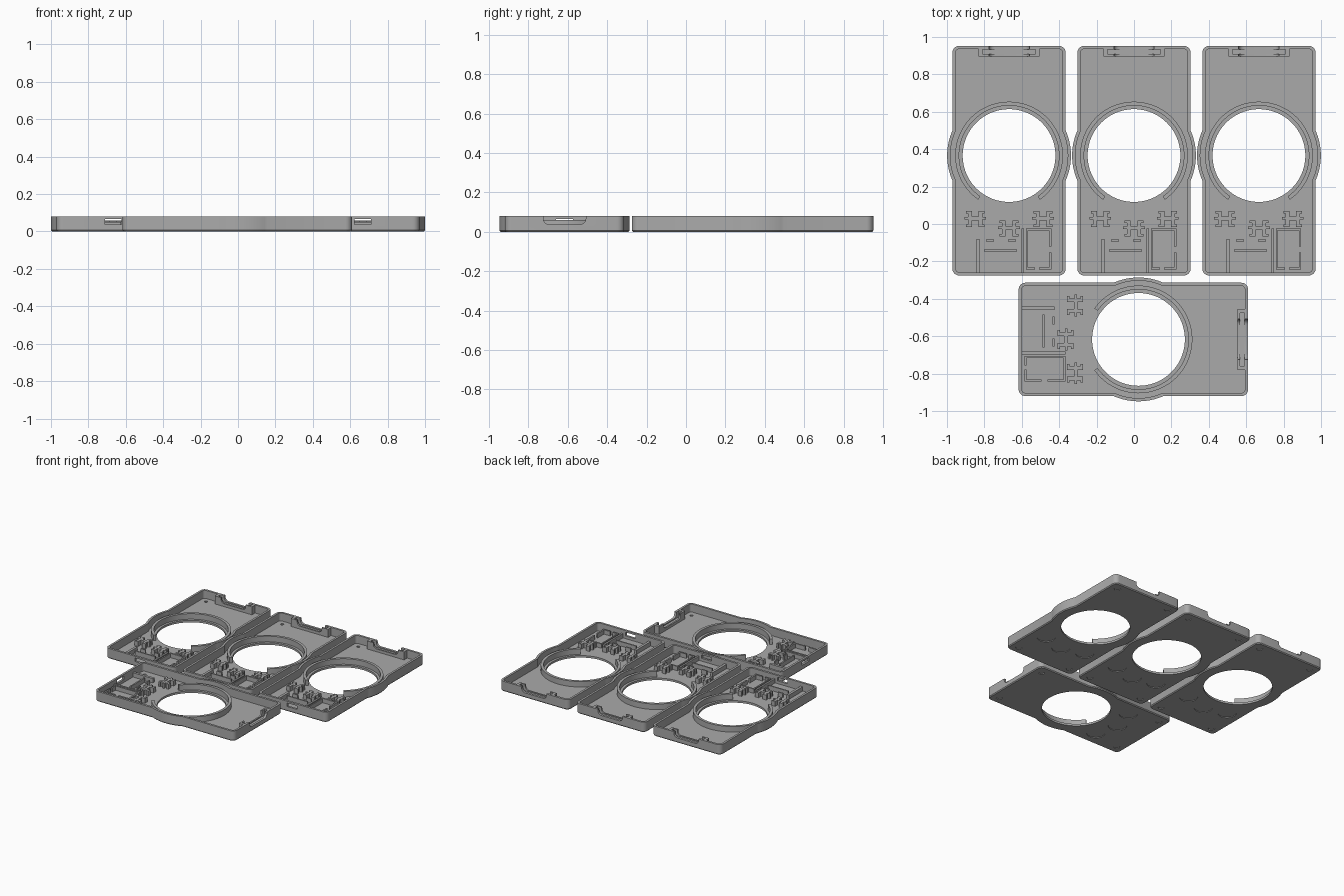
import bpy, bmesh, math
from mathutils import Matrix

if "Cube" in bpy.data.objects:
    bpy.data.objects.remove(bpy.data.objects["Cube"])

H, FLOOR = 0.08, 0.016              # tray height, floor thickness
W, Y0, Y1 = 0.303, -0.641, 0.586    # half width and ends, measured from the big hole
BULGE, CORNER = 0.331, 0.036
WALL = 0.017

grey = bpy.data.materials.new("plain grey")
grey.diffuse_color = (0.40, 0.40, 0.40, 1)
grey.use_nodes = True
grey.node_tree.nodes["Principled BSDF"].inputs["Base Color"].default_value = grey.diffuse_color


def finish(bm, name):
    bmesh.ops.recalc_face_normals(bm, faces=bm.faces)
    me = bpy.data.meshes.new(name)
    bm.to_mesh(me)
    bm.free()
    me.materials.append(grey)
    ob = bpy.data.objects.new(name, me)
    bpy.context.collection.objects.link(ob)
    return ob


def add_box(bm, x0, x1, y0, y1, z0, z1):
    m = Matrix.Translation(((x0 + x1) / 2, (y0 + y1) / 2, (z0 + z1) / 2))
    m = m @ Matrix.Diagonal((x1 - x0, y1 - y0, z1 - z0, 1))
    bmesh.ops.create_cube(bm, size=1, matrix=m)


def box(name, *dims):
    bm = bmesh.new()
    add_box(bm, *dims)
    return finish(bm, name)


def cylinder(name, x, y, r, z0, z1, n):
    bm = bmesh.new()
    bmesh.ops.create_cone(bm, cap_ends=True, segments=n, radius1=r, radius2=r,
                          depth=z1 - z0, matrix=Matrix.Translation((x, y, (z0 + z1) / 2)))
    return finish(bm, name)


def cut(ob, cutter):
    mod = ob.modifiers.new("cut", 'BOOLEAN')
    mod.operation, mod.solver, mod.object = 'DIFFERENCE', 'EXACT', cutter
    dg = bpy.context.evaluated_depsgraph_get()
    me = bpy.data.meshes.new_from_object(ob.evaluated_get(dg))
    ob.modifiers.clear()
    ob.data = me
    bpy.data.objects.remove(cutter)


def arc(cx, cy, r, a0, a1, n):
    return [(cx + r * math.cos(a0 + (a1 - a0) * i / n),
             cy + r * math.sin(a0 + (a1 - a0) * i / n)) for i in range(n + 1)]


def outline(o):
    """Rounded rectangle with a round bulge on both long sides, moved inward by o."""
    w, y0, y1, r, b = W - o, Y0 + o, Y1 - o, CORNER - o, BULGE - o
    a = math.acos(w / b)
    q = math.pi / 2
    return (arc(0, 0, b, -a, a, 16) + arc(w - r, y1 - r, r, 0, q, 6)
            + arc(r - w, y1 - r, r, q, 2 * q, 6) + arc(0, 0, b, 2 * q - a, 2 * q + a, 16)
            + arc(r - w, y0 + r, r, 2 * q, 3 * q, 6) + arc(w - r, y0 + r, r, 3 * q, 4 * q, 6))


def loft(bm, rings):
    for a, b in zip(rings, rings[1:]):
        for i in range(len(a)):
            j = (i + 1) % len(a)
            bm.faces.new((a[i], a[j], b[j], b[i]))


# Open tray: chamfered bottom edge, outer wall, rim, inner wall, floor
bm = bmesh.new()
levels = [(0.006, 0), (0.0, 0.007), (0.0, H), (WALL, H), (WALL, FLOOR)]
rings = [[bm.verts.new((x, y, z)) for x, y in outline(o)] for o, z in levels]
loft(bm, rings)
bm.faces.new(rings[0])
bm.faces.new(rings[-1])
tray = finish(bm, "tray")

# Latch block inside the top end wall
latch = box("latch_block", -0.163, 0.163, Y1 - 0.056, Y1 - 0.010, FLOOR - 0.002, H - 0.0005)


def notch():
    """Finger notch with rounded lower corners."""
    bm = bmesh.new()
    r, w, z = 0.03, 0.108, 0.038
    prof = [(w, H + 0.02)] + arc(w - r, z + r, r, 0, -math.pi / 2, 6)
    prof += [(-x, zz) for x, zz in reversed(prof)]
    ends = [[bm.verts.new((x, y, zz)) for x, zz in prof] for y in (Y1 - 0.08, Y1 + 0.03)]
    loft(bm, ends)
    for e in ends:
        bm.faces.new(e)
    return finish(bm, "notch_cutter")


cut(tray, notch())
cut(latch, notch())
cut(latch, box("pin_cutter", -0.142, 0.142, Y1 - 0.044, Y1 - 0.018, 0.03, H + 0.02))

# Big round opening, connector slot, corner screw holes and button recesses
cut(tray, cylinder("hole_cutter", 0, 0, 0.248, -0.05, 0.12, 96))
cut(tray, box("slot_cutter", -0.044, 0.044, Y0 - 0.03, Y0 + 0.03, 0.038, 0.066))
for sx in (-1, 1):
    for y in (0.525, -0.577):
        cut(tray, cylinder("screw_cutter", sx * 0.236, y, 0.012, 0.009, 0.05, 16))
        cut(tray, cylinder("nut_cutter", sx * 0.236, y, 0.025, -0.02, 0.005, 6))
buttons = [(-0.181, -0.336), (0, -0.387), (0.181, -0.336)]
for x, y in buttons:
    cut(tray, cylinder("button_cutter", x, y, 0.067, -0.02, 0.005, 32))

# Raised ring around the opening, open toward the bottom end
bm = bmesh.new()
gap = math.radians(35)
a0, a1 = gap - math.pi / 2, 1.5 * math.pi - gap
sections = []
for (xi, yi), (xo, yo) in zip(arc(0, 0, 0.267, a0, a1, 80), arc(0, 0, 0.288, a0, a1, 80)):
    sections.append([bm.verts.new(p) for p in ((xi, yi, 0.014), (xo, yo, 0.014),
                                               (xo, yo, 0.06), (xi, yi, 0.06))])
loft(bm, sections)
bm.faces.new(sections[0])
bm.faces.new(sections[-1])
ring = finish(bm, "lens_ring")

# Thin ribs that hold the inner parts: x0, x1, y0, y1
ribs = [
    (-0.176, -0.156, -0.63, -0.449), (-0.134, 0.043, -0.513, -0.502),
    (-0.123, -0.080, -0.459, -0.449), (-0.005, 0.037, -0.459, -0.449),
    (0.066, 0.080, -0.63, -0.390),
    (0.090, 0.226, -0.402, -0.390), (0.214, 0.226, -0.487, -0.390),
    (0.214, 0.226, -0.609, -0.518), (0.160, 0.226, -0.609, -0.598),
    (0.090, 0.139, -0.609, -0.598), (0.090, 0.100, -0.609, -0.390),
]
bm = bmesh.new()
for r in ribs:
    add_box(bm, *r, 0.014, 0.05)
rib_set = finish(bm, "part_ribs")

# Button holders: a stepped cross of small posts, mirrored left to right
cross = [(0.0, 0.030, -0.010, 0.010), (0.028, 0.058, -0.007, 0.007),
         (0.018, 0.038, 0.005, 0.040), (0.018, 0.038, -0.046, -0.005),
         (0.036, 0.050, 0.026, 0.040), (0.036, 0.050, -0.046, -0.032)]
bm = bmesh.new()
for bx, by in buttons:
    for x0, x1, y0, y1 in cross:
        for s in (-1, 1):
            xa, xb = sorted((s * x0, s * x1))
            add_box(bm, bx + xa, bx + xb, by + y0, by + y1, 0.014, 0.055)
holders = finish(bm, "button_holders")

# Three upright trays in a row and one turned sideways in front
places = [(-0.668, 0.366, 0), (0, 0.366, 0), (0.668, 0.366, 0), (0.024, -0.617, -math.pi / 2)]
for part in (tray, latch, ring, rib_set, holders):
    bpy.ops.object.select_all(action='DESELECT')
    part.select_set(True)
    bpy.context.view_layer.objects.active = part
    bpy.ops.object.shade_smooth_by_angle(angle=math.radians(25))
    for i, (x, y, a) in enumerate(places):
        ob = part if i == 0 else part.copy()
        if i:
            bpy.context.collection.objects.link(ob)
        ob.matrix_world = Matrix.Translation((x, y, 0)) @ Matrix.Rotation(a, 4, 'Z')
